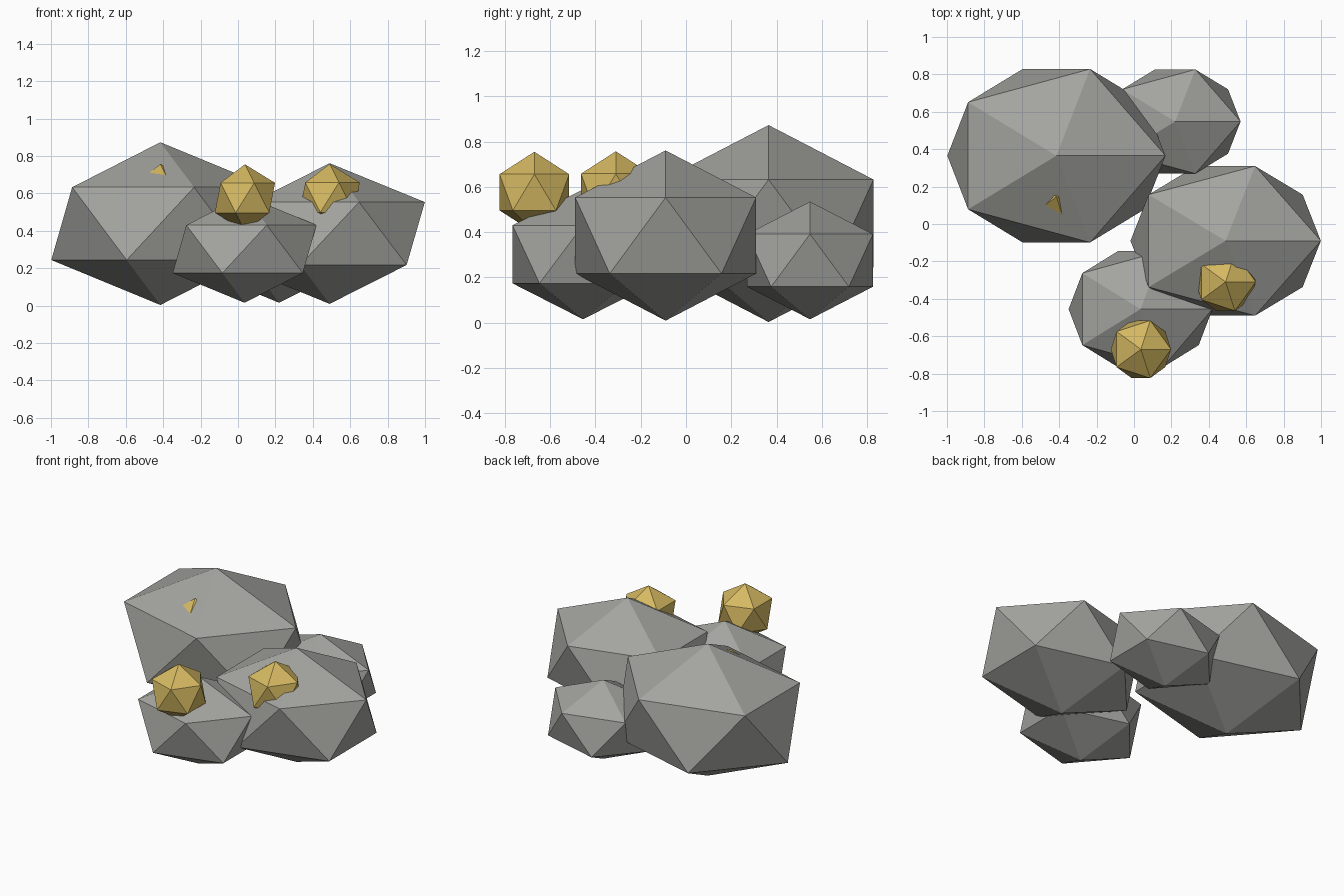
import bpy

if "Cube" in bpy.data.objects:
    bpy.data.objects.remove(bpy.data.objects["Cube"])


def make_material(name, colour):
    mat = bpy.data.materials.new(name)
    mat.diffuse_color = (*colour, 1.0)
    mat.use_nodes = True
    mat.node_tree.nodes["Principled BSDF"].inputs["Base Color"].default_value = mat.diffuse_color
    return mat


stone = make_material("grey stone", (0.37, 0.37, 0.35))
gold = make_material("gold ore", (0.66, 0.48, 0.12))


def add_lump(name, centre, radii, mat):
    """Flat-faced twenty-sided lump, stretched along the axes."""
    bpy.ops.mesh.primitive_ico_sphere_add(subdivisions=1, radius=1.0)
    lump = bpy.context.object
    lump.name = name
    lump.location = centre
    lump.scale = radii
    bpy.ops.object.transform_apply(location=True, rotation=False, scale=True)
    bpy.ops.object.shade_flat()
    lump.data.materials.append(mat)
    return lump


# Boulders: name, centre, radii
boulders = [
    ("large_boulder", (-0.415, 0.365, 0.438), (0.652, 0.545, 0.435)),
    ("right_boulder", (0.49, -0.09, 0.385), (0.569, 0.47, 0.376)),
    ("front_boulder", (0.035, -0.455, 0.302), (0.43, 0.366, 0.287)),
    ("back_boulder", (0.22, 0.548, 0.275), (0.391, 0.327, 0.26)),
]
for name, centre, radii in boulders:
    add_lump(name, centre, radii, stone)

# Gold nuggets, partly sunk into the boulders
nuggets = [
    ("front_nugget", (0.037, -0.67, 0.576)),
    ("right_nugget", (0.49, -0.31, 0.578)),
    ("buried_nugget", (-0.415, 0.145, 0.577)),
]
for name, centre in nuggets:
    add_lump(name, centre, (0.18, 0.181, 0.179), gold)
